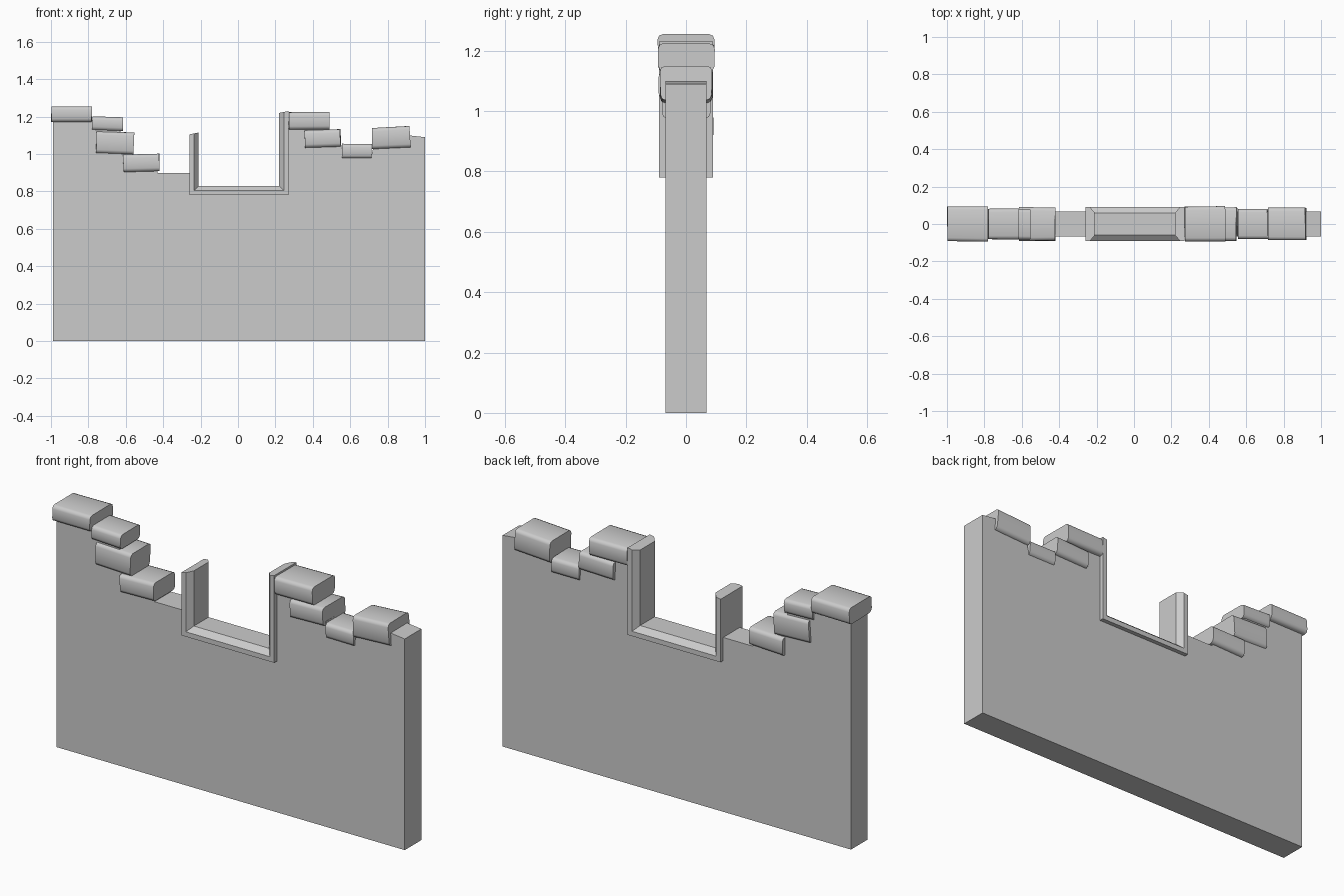
import bpy, bmesh, math, random
from mathutils import Matrix, Vector

cube = bpy.data.objects.get("Cube")
if cube:
    bpy.data.objects.remove(cube, do_unlink=True)

random.seed(4)
grey = bpy.data.materials.new("stone grey")
grey.use_nodes = True
colour = (0.6, 0.6, 0.6, 1)
grey.diffuse_color = colour
grey.node_tree.nodes["Principled BSDF"].inputs["Base Color"].default_value = colour


def finish(name, bm):
    bmesh.ops.recalc_face_normals(bm, faces=bm.faces)
    mesh = bpy.data.meshes.new(name)
    bm.to_mesh(mesh)
    bm.free()
    mesh.materials.append(grey)
    obj = bpy.data.objects.new(name, mesh)
    bpy.context.collection.objects.link(obj)
    return obj


def skin(bm, rings):
    """Join rings of points into a closed solid."""
    loops = [[bm.verts.new(p) for p in ring] for ring in rings]
    for a, b in zip(loops, loops[1:]):
        for i in range(len(a)):
            j = (i + 1) % len(a)
            bm.faces.new((a[i], a[j], b[j], b[i]))
    bm.faces.new(loops[0])
    bm.faces.new(loops[-1])


# Broken wall: stepped outline with the window gap, extruded through its depth
outline = [(-0.99, 0), (-0.99, 1.18), (-0.78, 1.18), (-0.77, 1.13), (-0.63, 1.13),
           (-0.61, 1.04), (-0.57, 1.03), (-0.56, 0.95), (-0.44, 0.95), (-0.43, 0.90),
           (-0.25, 0.90), (-0.25, 0.79), (0.26, 0.79), (0.26, 1.16), (0.47, 1.16),
           (0.48, 1.06), (0.55, 1.06), (0.56, 1.0), (0.715, 1.0), (0.73, 1.06),
           (0.91, 1.10), (1.0, 1.09), (1.0, 0)]
bm = bmesh.new()
skin(bm, [[(x, y, z) for x, z in outline] for y in (-0.068, 0.068)])
finish("broken_wall", bm)

# Window frame: chamfered section swept around the U with mitred corners
section = [(0, -0.09), (0.025, -0.09), (0.05, -0.06),
           (0.05, 0.06), (0.025, 0.09), (0, 0.09)]
left, right, sill = -0.26, 0.27, 0.78
rings = [
    [(left + o, y, 1.105 + 0.2 * o) for o, y in section],
    [(left + o, y, sill + o) for o, y in section],
    [(right - o, y, sill + o) for o, y in section],
    [(right - o, y, 1.23 - 0.2 * o) for o, y in section],
]
bm = bmesh.new()
skin(bm, rings)
finish("window_frame", bm)

# Loose cap stones: left, right, bottom, top, half depth, tilt in degrees
stones = [
    (-1.0, -0.78, 1.17, 1.255, 0.095, 0),
    (-0.78, -0.615, 1.125, 1.20, 0.083, 2),
    (-0.76, -0.555, 1.0, 1.12, 0.083, 2),
    (-0.615, -0.42, 0.905, 1.0, 0.09, -2),
    (0.27, 0.49, 1.13, 1.225, 0.095, 0),
    (0.355, 0.55, 1.035, 1.13, 0.09, -2),
    (0.555, 0.715, 0.975, 1.055, 0.08, 0),
    (0.715, 0.92, 1.03, 1.145, 0.087, -3),
]
for n, (x0, x1, z0, z1, depth, tilt) in enumerate(stones, 1):
    size = Vector((x1 - x0, depth * 2, z1 - z0))
    bm = bmesh.new()
    bmesh.ops.create_cube(bm, size=1)
    for v in bm.verts:
        v.co = Vector(c * s * random.uniform(0.96, 1.01) for c, s in zip(v.co, size))
    # Worn long edges along the stone
    long_edges = [e for e in bm.edges
                  if abs(e.verts[0].co.x - e.verts[1].co.x) > size.x * 0.5]
    bmesh.ops.bevel(bm, geom=long_edges, offset=0.018, segments=2,
                    profile=0.5, affect='EDGES')
    place = Matrix.Translation(((x0 + x1) / 2, 0, (z0 + z1) / 2))
    bm.transform(place @ Matrix.Rotation(math.radians(tilt), 4, 'Y'))
    stone = finish(f"cap_stone_{n}", bm)
    bpy.ops.object.select_all(action='DESELECT')
    stone.select_set(True)
    bpy.context.view_layer.objects.active = stone
    bpy.ops.object.shade_smooth_by_angle(angle=math.radians(50))
